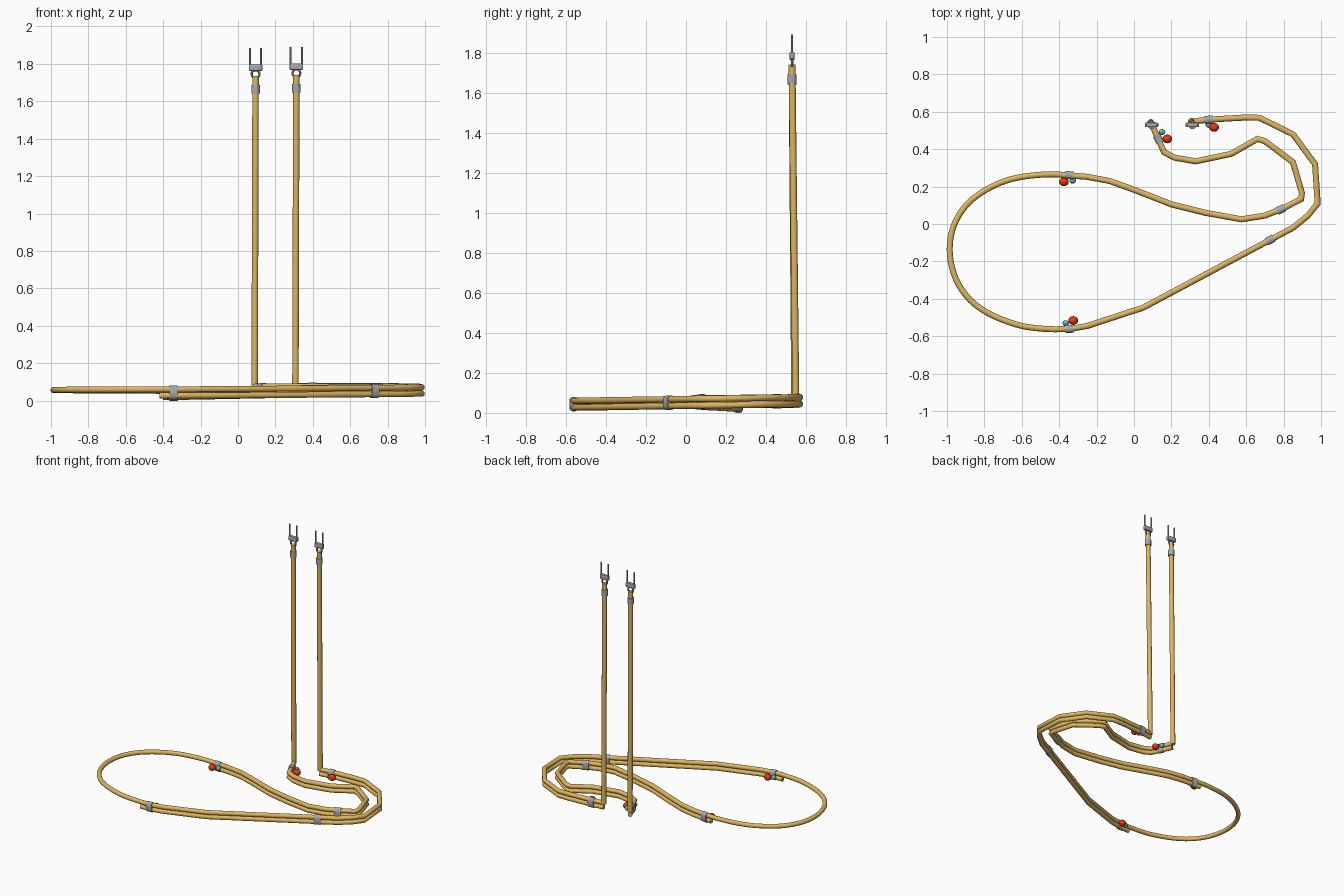
import bpy, bmesh, math
from mathutils import Vector, Matrix

if "Cube" in bpy.data.objects:
    bpy.data.objects.remove(bpy.data.objects["Cube"])


def mat(name, rgb):
    m = bpy.data.materials.new(name)
    m.diffuse_color = (*rgb, 1)
    m.use_nodes = True
    m.node_tree.nodes["Principled BSDF"].inputs["Base Color"].default_value = m.diffuse_color
    return m


TAN = mat("tan_rope", (0.74, 0.47, 0.12))
GREY = mat("grey_metal", (0.40, 0.40, 0.41))
RED = mat("red_bead", (0.80, 0.04, 0.003))
TEAL = mat("teal_bead", (0.13, 0.48, 0.48))


def finish(name, bm, material, angle=40):
    bmesh.ops.recalc_face_normals(bm, faces=bm.faces)
    me = bpy.data.meshes.new(name)
    bm.to_mesh(me)
    bm.free()
    me.materials.append(material)
    ob = bpy.data.objects.new(name, me)
    bpy.context.collection.objects.link(ob)
    bpy.ops.object.select_all(action='DESELECT')
    ob.select_set(True)
    bpy.context.view_layer.objects.active = ob
    bpy.ops.object.shade_smooth_by_angle(angle=math.radians(angle))
    return ob


def stadium(r, half=0.0, n=16):
    """Round section, stretched vertically by half."""
    pts = []
    for i in range(n):
        a = 2 * math.pi * (i + 0.5) / n
        pts.append((r * math.cos(a), r * math.sin(a) + math.copysign(half, math.sin(a))))
    return pts


def sweep(name, path, profile, material, ref=(0, 0, 1)):
    """Sweep a section along a path with mitred corners and capped ends."""
    bm = bmesh.new()
    path = [Vector(p) for p in path]
    rings = []
    for i, p in enumerate(path):
        a = (p - path[i - 1]).normalized() if i else None
        b = (path[i + 1] - p).normalized() if i < len(path) - 1 else None
        a, b = a or b, b or a
        t = (a + b).normalized()
        miter = min(1 / max(t.dot(a), 0.1), 1.4)
        side = t.cross(Vector(ref)).normalized()
        up = side.cross(t)
        rings.append([bm.verts.new(p + side * u * miter + up * v) for u, v in profile])
    n = len(profile)
    for r0, r1 in zip(rings, rings[1:]):
        for k in range(n):
            bm.faces.new((r0[k], r0[(k + 1) % n], r1[(k + 1) % n], r1[k]))
    bm.faces.new(rings[0])
    bm.faces.new(rings[-1])
    return finish(name, bm, material)


def smooth_path(pts, steps=3):
    """Catmull-Rom points through a coarse path."""
    pts = [Vector(p) for p in pts]
    out = []
    for i in range(1, len(pts) - 2):
        p0, p1, p2, p3 = pts[i - 1:i + 3]
        for k in range(steps):
            t = k / steps
            out.append(0.5 * (2 * p1 + (p2 - p0) * t + (2 * p0 - 5 * p1 + 4 * p2 - p3) * t ** 2
                              + (3 * p1 - p0 - 3 * p2 + p3) * t ** 3))
    return out


def ball(name, loc, size, material):
    bm = bmesh.new()
    bmesh.ops.create_uvsphere(bm, u_segments=14, v_segments=9, radius=1,
                              matrix=Matrix.Translation(loc) @ Matrix.Diagonal((*size, 1)))
    finish(name, bm, material)


# Plan of the rope: inner branch, round loop, outer branch
inner = [(0.092, 0.54), (0.13, 0.455), (0.16, 0.385), (0.215, 0.355), (0.33, 0.335), (0.52, 0.375),
         (0.66, 0.455), (0.70, 0.443), (0.85, 0.33), (0.898, 0.165), (0.893, 0.133), (0.79, 0.08),
         (0.70, 0.045), (0.575, 0.025), (0.38, 0.06), (0.2, 0.105), (0.0, 0.183), (-0.13, 0.23),
         (-0.25, 0.252), (-0.40, 0.264)]
loop = [(-0.47, 0.265), (-0.58, 0.255), (-0.69, 0.23), (-0.80, 0.178), (-0.89, 0.108), (-0.95, 0.022),
        (-0.98, -0.07), (-0.984, -0.17), (-0.962, -0.27), (-0.918, -0.355), (-0.85, -0.43),
        (-0.75, -0.492), (-0.62, -0.54), (-0.52, -0.557)]
outer = [(-0.42, -0.563), (-0.34, -0.561), (-0.25, -0.545), (0.05, -0.447), (0.85, -0.02), (0.93, 0.045),
         (0.982, 0.11), (0.968, 0.32), (0.85, 0.48), (0.67, 0.568), (0.59, 0.569), (0.40, 0.558),
         (0.305, 0.547)]


def inner_z(x, y):
    return 0.075 if y > 0.3 else 0.052 + 0.022 * max(0, min(1, (x + 0.35) / 1.1))


def outer_z(x, y):
    return 0.069 + 0.016 * y


R = 0.0163
DROP = 0.0335
inner_up = [(x, y, inner_z(x, y)) for x, y in inner]
loop_up = [(x, y, 0.053 + 0.007 * i / 13) for i, (x, y) in enumerate(loop)]
outer_up = [(x, y, outer_z(x, y)) for x, y in outer]

# Long upper rope and the two lower doubled ropes
bend = smooth_path(inner_up[-2:] + loop_up + outer_up[:2])
sweep("upper_rope", inner_up[:-1] + bend + outer_up, stadium(R), TAN)
for label, pts in (("inner", inner_up), ("outer", outer_up)):
    sweep("lower_rope_" + label, [(x, y, z - DROP) for x, y, z in pts], stadium(R), TAN)

# Sleeves clamping both ropes, with heading in degrees
clamps = [(-0.345, 0.261, -6, inner_z), (0.785, 0.078, 25, inner_z), (0.13, 0.455, -63, inner_z),
          (-0.345, -0.561, 3, outer_z), (0.728, -0.085, 28, outer_z), (0.40, 0.558, 5, outer_z)]
for i, (x, y, deg, zf) in enumerate(clamps):
    c = Vector((x, y, zf(x, y) - DROP / 2))
    d = Vector((math.cos(math.radians(deg)), math.sin(math.radians(deg)), 0)) * 0.022
    sweep(f"rope_clamp_{i + 1}", [c - d, c + d], stadium(0.0215, 0.0155), GREY)

# Beads beside four of the clamps
reds = [(-0.375, 0.226, 0.033), (-0.325, -0.516, 0.035), (0.178, 0.455, 0.055), (0.428, 0.517, 0.06)]
teals = [(-0.328, 0.232, 0.036), (-0.365, -0.53, 0.038), (0.15, 0.492, 0.058), (0.40, 0.53, 0.05)]
for i, (r, t) in enumerate(zip(reds, teals)):
    ball(f"red_bead_{i + 1}", r, (0.027, 0.024, 0.024), RED)
    ball(f"teal_bead_{i + 1}", t, (0.018, 0.016, 0.017), TEAL)

# Upright straps, each with a collar, eye and fork
for label, foot, top in (("left", (0.089, 0.543, 0.068), (0.094, 0.53, 1.735)),
                         ("right", (0.307, 0.549, 0.07), (0.312, 0.53, 1.74))):
    sweep("upright_strap_" + label, [foot, top], stadium(0.0175), TAN, (0, 1, 0))
    x, y, z = top
    sweep("strap_collar_" + label, [(x, y, z - 0.094), (x, y, z - 0.048)], stadium(0.023), GREY, (0, 1, 0))
    # eye ring standing in the front plane
    eye = [(x + 0.021 * math.cos(a), y, z + 0.01 + 0.021 * math.sin(a))
           for a in [2 * math.pi * k / 20 for k in range(21)]]
    sweep("strap_eye_" + label, eye, stadium(0.0065, n=8), GREY, (0, 1, 0))
    # fork base and two prongs
    bm = bmesh.new()
    bmesh.ops.create_cube(bm, size=1, matrix=Matrix.Translation((x, y, z + 0.045))
                          @ Matrix.Diagonal((0.072, 0.024, 0.036, 1)))
    bmesh.ops.bevel(bm, geom=list(bm.edges), offset=0.006, segments=2, affect='EDGES', profile=0.5)
    finish("fork_base_" + label, bm, GREY)
    for s, side in ((-1, "a"), (1, "b")):
        sweep(f"fork_prong_{label}_{side}", [(x + s * 0.03, y, z + 0.04), (x + s * 0.03, y, z + 0.15)],
              stadium(0.0058, n=8), GREY, (0, 1, 0))
